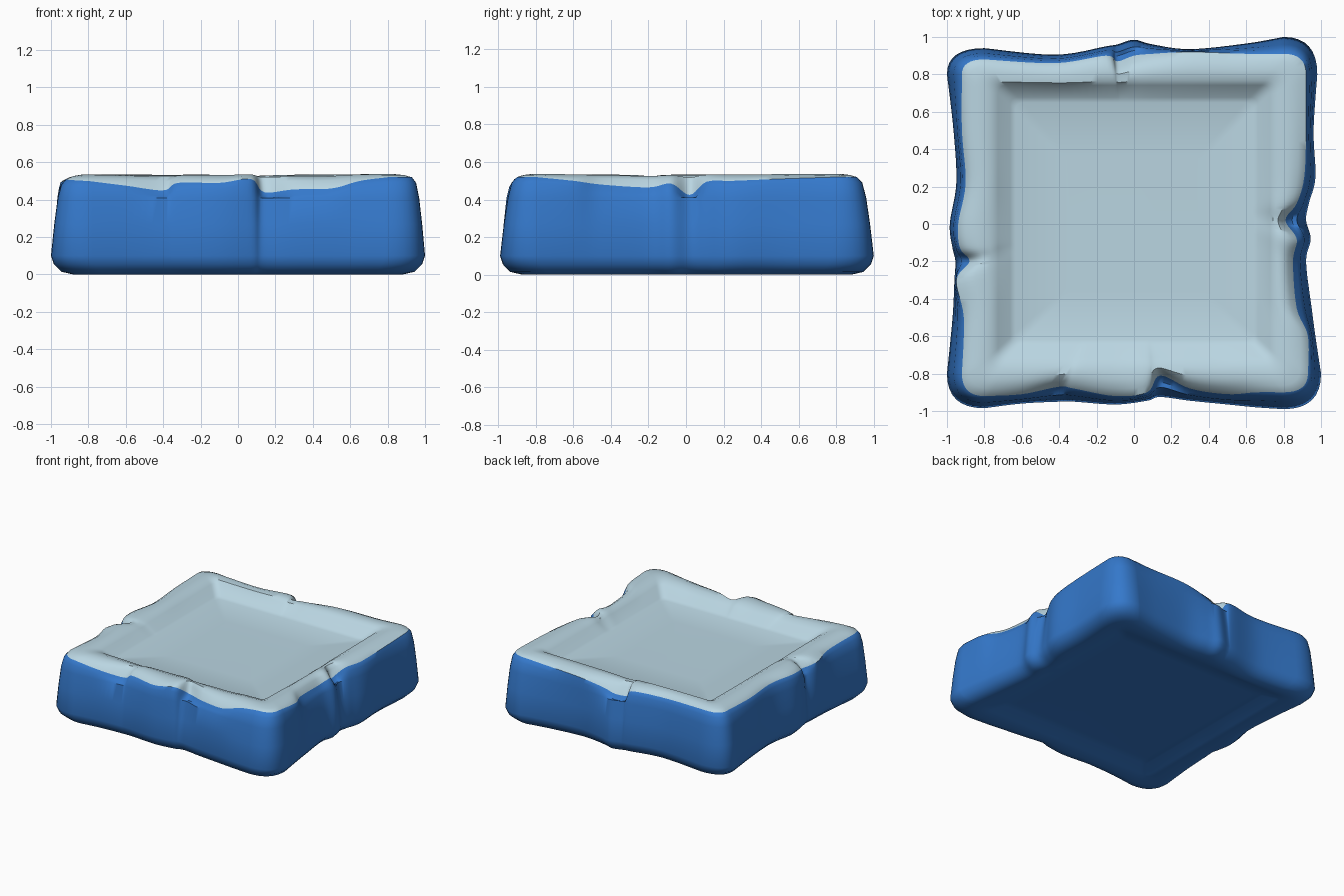
import bpy, bmesh
from mathutils import Vector

cube = bpy.data.objects.get("Cube")
if cube:
    bpy.data.objects.remove(cube, do_unlink=True)


def make_material(name, color):
    mat = bpy.data.materials.new(name)
    mat.use_nodes = True
    mat.diffuse_color = color
    bsdf = next(n for n in mat.node_tree.nodes if n.type == 'BSDF_PRINCIPLED')
    bsdf.inputs["Base Color"].default_value = color
    return mat


blue = make_material("blue_stone", (0.035, 0.19, 0.60, 1))
pale = make_material("pale_ice", (0.49, 0.67, 0.76, 1))

# Each side, walked counterclockwise: along, wall distance, top edge distance, top edge height
FRONT = [(-.8, .985, .92, .5), (-.6, .96, .91, .475), (-.4, .95, .87, .45), (-.32, .95, .88, .49),
         (-.1, .965, .92, .49), (.07, .945, .9, .51), (.14, .925, .81, .44), (.3, .945, .88, .455),
         (.5, .965, .91, .46), (.65, .98, .9, .5), (.8, .99, .9, .52)]
RIGHT = [(-.8, 1, .93, .52), (-.6, .97, .93, .5), (-.45, .95, .87, .48), (-.2, .92, .85, .465),
         (-.08, .945, .87, .485), (.02, .92, .81, .425), (.11, .935, .87, .495),
         (.25, .97, .91, .5), (.5, .96, .92, .51), (.8, .98, .92, .52)]
BACK = [(-.8, 1, .91, .52), (-.6, .965, .91, .51), (-.3, .935, .92, .5), (-.1, .96, .91, .47),
        (0, .985, .9, .44), (.09, .96, .87, .435), (.15, .95, .9, .5), (.42, .905, .86, .5),
        (.8, .94, .88, .51)]
LEFT = [(-.8, 1, .92, .51), (-.5, .965, .92, .5), (-.22, .95, .9, .5), (0, .985, .94, .5),
        (.13, .97, .93, .49), (.2, .955, .88, .455), (.3, .96, .95, .49), (.5, .97, .91, .5),
        (.8, 1, .92, .51)]
SIDES = [FRONT, RIGHT, BACK, LEFT]
RECESS = 0.72
STEPS = 6


def spline(points):
    """Smooth curve through the points of one side."""
    pts = [Vector(p) for p in points]
    pts = [pts[0]] + pts + [pts[-1]]
    out = []
    for a, b, c, d in zip(pts, pts[1:], pts[2:], pts[3:]):
        for i in range(STEPS):
            t = i / STEPS
            m, n = (c - a) / 2, (d - b) / 2
            out.append(b + m * t + (3 * (c - b) - 2 * m - n) * t**2 + (2 * (b - c) + m + n) * t**3)
    return out + [pts[-1]]


def turn(k, along, dist):
    """Place a point of side k in plan."""
    x, y = along, -dist
    for _ in range(k):
        x, y = -y, x
    return Vector((x, y))


# Columns around the block: wall, top edge and recess positions, top edge height
columns = []
for k, side in enumerate(SIDES):
    for s, wall, edge, z in spline(side):
        columns.append((turn(k, s, wall), turn(k, s, edge), turn(k, s * 0.84, RECESS), z))
    # Rounded corner to the next side
    nxt = SIDES[(k + 1) % len(SIDES)][0]
    last, s0 = side[-1], nxt[0]
    start = columns[-1]
    end = (turn(k + 1, s0, nxt[1]), turn(k + 1, s0, nxt[2]), turn(k + 1, s0 * 0.84, RECESS), nxt[3])
    ctrl = (turn(k, nxt[1], last[1]), turn(k, nxt[2], last[2]), turn(k, RECESS, RECESS),
            (last[3] + nxt[3]) / 2)
    for i in range(1, 8):
        t = i / 8
        columns.append(tuple(a * (1 - t)**2 + c * 2 * t * (1 - t) + b * t * t
                             for a, c, b in zip(start, ctrl, end)))


def column_points(wall, edge, recess, z):
    """One vertical strip from the underside centre, up the wall, to the sunken floor."""
    crest_z = 0.537 - 0.2 * max(0, 0.52 - z)
    shift = Vector((0, 0.015))
    return [
        (recess * 0.85, 0.045), (recess * 0.94, 0.043), (recess * 1.05, 0.012),
        (wall * 0.88, 0.0), (wall * 0.945, 0.015), (wall * 0.985, 0.055), (wall, 0.1),
        (wall.lerp(edge, 0.22), 0.27), (wall.lerp(edge, 0.45), 0.41),
        (wall.lerp(edge, 0.68), z - 0.03), (edge, z),
        (edge.lerp(recess, 0.2), z + (crest_z - z) * 0.65),
        (edge.lerp(recess, 0.45), crest_z), (edge.lerp(recess, 0.75), crest_z - 0.005),
        (recess * 1.01 + shift, crest_z - 0.025),
        (recess * 0.92 + shift, 0.45), (recess * 0.88 + shift, 0.44), (recess * 0.5, 0.437)]


# Sculpted block with sunken top and underside
bm = bmesh.new()
grid = [[bm.verts.new((p.x, p.y, z)) for p, z in column_points(*c)] for c in columns]
EDGE_RING = 10
for a, b in zip(grid, grid[1:] + grid[:1]):
    for r in range(len(a) - 1):
        face = bm.faces.new((a[r], b[r], b[r + 1], a[r + 1]))
        face.material_index = int(r >= EDGE_RING)
bm.faces.new([c[0] for c in reversed(grid)])
bm.faces.new([c[-1] for c in grid]).material_index = 1
bmesh.ops.recalc_face_normals(bm, faces=bm.faces)

mesh = bpy.data.meshes.new("tile_block")
bm.to_mesh(mesh)
bm.free()
mesh.materials.append(blue)
mesh.materials.append(pale)
block = bpy.data.objects.new("tile_block", mesh)
bpy.context.collection.objects.link(block)
bpy.context.view_layer.objects.active = block
block.select_set(True)
bpy.ops.object.shade_smooth_by_angle(angle=0.7)
